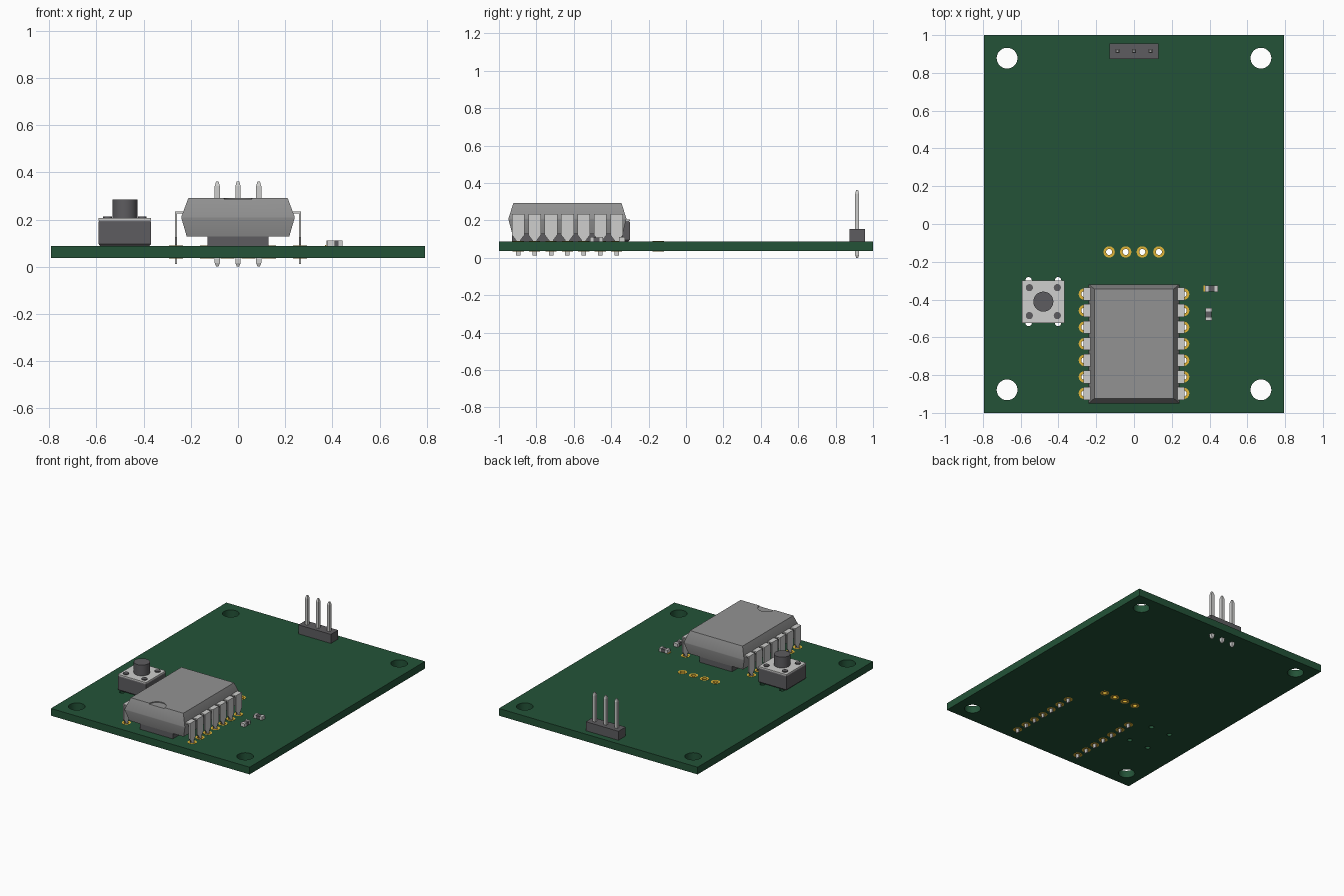
import bpy, bmesh, math
from mathutils import Matrix

if "Cube" in bpy.data.objects:
    bpy.data.objects.remove(bpy.data.objects["Cube"])


def material(name, rgb):
    m = bpy.data.materials.new(name)
    m.use_nodes = True
    m.diffuse_color = (*rgb, 1)
    m.node_tree.nodes["Principled BSDF"].inputs["Base Color"].default_value = (*rgb, 1)
    return m


GREEN = material("board green", (0.017, 0.086, 0.039))
GREY = material("chip grey", (0.29, 0.29, 0.29))
DARK = material("dark plastic", (0.11, 0.107, 0.115))
SILVER = material("silver metal", (0.62, 0.62, 0.61))
GOLD = material("gold pad", (0.75, 0.46, 0.04))

BOTTOM, TOP = 0.036, 0.088
PITCH = 0.0877


def finish(bm, name, mat, smooth=False):
    bmesh.ops.recalc_face_normals(bm, faces=bm.faces)
    me = bpy.data.meshes.new(name)
    bm.to_mesh(me)
    bm.free()
    me.materials.append(mat)
    ob = bpy.data.objects.new(name, me)
    bpy.context.collection.objects.link(ob)
    bpy.ops.object.select_all(action='DESELECT')
    ob.select_set(True)
    bpy.context.view_layer.objects.active = ob
    if smooth:
        bpy.ops.object.shade_smooth_by_angle(angle=math.radians(35))
    return ob


def add_loft(bm, x, y, rings):
    """Stack of rectangles (z, half x, half y), capped at both ends."""
    loops = [[bm.verts.new((x + sx * hx, y + sy * hy, z))
              for sx, sy in ((-1, -1), (1, -1), (1, 1), (-1, 1))]
             for z, hx, hy in rings]
    bm.faces.new(loops[0])
    bm.faces.new(loops[-1])
    for a, b in zip(loops, loops[1:]):
        for i in range(4):
            j = (i + 1) % 4
            bm.faces.new((a[i], a[j], b[j], b[i]))


def add_box(bm, x, y, hx, hy, z0, z1):
    add_loft(bm, x, y, [(z0, hx, hy), (z1, hx, hy)])


def add_cylinder(bm, x, y, r, z0, z1, sides=24):
    bmesh.ops.create_cone(bm, cap_ends=True, segments=sides, radius1=r, radius2=r,
                          depth=z1 - z0, matrix=Matrix.Translation((x, y, (z0 + z1) / 2)))


def add_ring(bm, x, y, r_in, r_out, z0, z1, sides=24):
    """Flat-ended tube lining a hole."""
    loops = [[bm.verts.new((x + r * math.cos(2 * math.pi * i / sides),
                            y + r * math.sin(2 * math.pi * i / sides), z))
              for i in range(sides)]
             for r, z in ((r_in, z0), (r_out, z0), (r_out, z1), (r_in, z1))]
    for k in range(4):
        a, b = loops[k], loops[(k + 1) % 4]
        for i in range(sides):
            j = (i + 1) % sides
            bm.faces.new((a[i], a[j], b[j], b[i]))


def cut(ob, cutter):
    mod = ob.modifiers.new("holes", 'BOOLEAN')
    mod.operation, mod.solver, mod.object = 'DIFFERENCE', 'EXACT', cutter
    bpy.ops.object.select_all(action='DESELECT')
    ob.select_set(True)
    bpy.context.view_layer.objects.active = ob
    bpy.ops.object.modifier_apply(modifier=mod.name)
    bpy.data.objects.remove(cutter)
    bpy.ops.object.shade_smooth_by_angle(angle=math.radians(35))


# Shared layout
CHIP_Y, LEG_X = -0.634, 0.263
BX, BY = -0.48, -0.411
leg_rows = [CHIP_Y + i * PITCH for i in range(-3, 4)]
chip_holes = [(s * LEG_X, y) for s in (-1, 1) for y in leg_rows]
spare_holes = [((i - 1.5) * PITCH, -0.148) for i in range(4)]
button_holes = [(BX + sx * 0.078, BY + sy * 0.113) for sx in (-1, 1) for sy in (-1, 1)]
header_spots = [(i * PITCH, 0.915) for i in (-1, 0, 1)]

# Board with mounting and component holes
bm = bmesh.new()
add_box(bm, 0, 0, 0.793, 1.0, BOTTOM, TOP)
board = finish(bm, "circuit_board", GREEN)
bm = bmesh.new()
for sx in (-1, 1):
    for sy in (-1, 1):
        add_cylinder(bm, sx * 0.672, sy * 0.878, 0.055, 0, 0.2, 40)
for x, y in chip_holes + spare_holes + button_holes:
    add_cylinder(bm, x, y, 0.017, 0, 0.2)
cut(board, finish(bm, "hole_cutter", DARK))

# Pads around the plated holes
bm = bmesh.new()
for x, y in chip_holes + spare_holes:
    add_ring(bm, x, y, 0.016, 0.03, BOTTOM - 0.001, TOP + 0.001)
finish(bm, "hole_pads", GOLD, True)

# Chip body: tapered both ways from the middle, with a shallow end notch
bm = bmesh.new()
add_loft(bm, 0, CHIP_Y, [(0.127, 0.217, 0.295), (0.206, 0.24, 0.315),
                         (0.212, 0.24, 0.315), (0.292, 0.21, 0.289)])
chip = finish(bm, "chip_body", GREY)
bm = bmesh.new()
add_cylinder(bm, 0, CHIP_Y - 0.289, 0.06, 0.286, 0.33, 32)
cut(chip, finish(bm, "notch_cutter", GREY))
bm = bmesh.new()
add_box(bm, 0, CHIP_Y, 0.13, 0.295, TOP, 0.127)
finish(bm, "chip_standoff", DARK)

# Chip legs: shoulder plus a plate that narrows into the hole
leg_outline = [(-0.034, 0.235), (-0.034, 0.123), (-0.012, 0.094), (-0.012, 0.012),
               (0.012, 0.012), (0.012, 0.094), (0.034, 0.123), (0.034, 0.235)]
bm = bmesh.new()
for s in (-1, 1):
    for y in leg_rows:
        add_box(bm, s * 0.24, y, 0.02, 0.034, 0.226, 0.235)
        face = bm.faces.new([bm.verts.new((s * 0.258, y + dy, z)) for dy, z in leg_outline])
        ext = bmesh.ops.extrude_face_region(bm, geom=[face], use_keep_orig=True)
        moved = [v for v in ext["geom"] if isinstance(v, bmesh.types.BMVert)]
        bmesh.ops.translate(bm, verts=moved, vec=(s * 0.009, 0, 0))
finish(bm, "chip_legs", SILVER)

# Push button: base, metal cover, corner rivets and plunger
bm = bmesh.new()
add_loft(bm, BX, BY, [(TOP, 0.104, 0.104), (0.096, 0.111, 0.111),
                      (0.19, 0.111, 0.111), (0.198, 0.106, 0.106)])
finish(bm, "button_base", DARK)
bm = bmesh.new()
add_box(bm, BX, BY, 0.112, 0.112, 0.196, 0.206)
finish(bm, "button_cover", SILVER)
bm = bmesh.new()
add_cylinder(bm, BX, BY, 0.053, 0.2, 0.284, 32)
for sx in (-1, 1):
    for sy in (-1, 1):
        add_cylinder(bm, BX + sx * 0.074, BY + sy * 0.074, 0.019, 0.2, 0.212)
finish(bm, "button_plunger_and_rivets", DARK, True)

# Pin header
bm = bmesh.new()
add_box(bm, 0, 0.915, 0.13, 0.041, TOP, 0.153)
finish(bm, "header_block", DARK)
bm = bmesh.new()
for x, y in header_spots:
    add_loft(bm, x, y, [(0, 0.005, 0.005), (0.016, 0.011, 0.011),
                        (0.342, 0.011, 0.011), (0.362, 0.005, 0.005)])
finish(bm, "header_pins", SILVER)

# Two small surface-mount parts with metal end caps
for name, x, y, along_x in (("capacitor", 0.41, -0.342, True), ("resistor", 0.395, -0.478, False)):
    body, caps = bmesh.new(), bmesh.new()
    dx, dy = (1, 0) if along_x else (0, 1)
    add_box(body, x, y, 0.016 + 0.008 * dx, 0.016 + 0.008 * dy, TOP, 0.11)
    for s in (-1, 1):
        add_box(caps, x + s * 0.025 * dx, y + s * 0.025 * dy,
                0.017 - 0.008 * dx, 0.017 - 0.008 * dy, TOP, 0.112)
    finish(body, name + "_body", DARK)
    finish(caps, name + "_end_caps", SILVER)
bm = bmesh.new()
add_box(bm, 0.38, -0.342, 0.011, 0.016, TOP, TOP + 0.003)
finish(bm, "capacitor_pad", GOLD)
